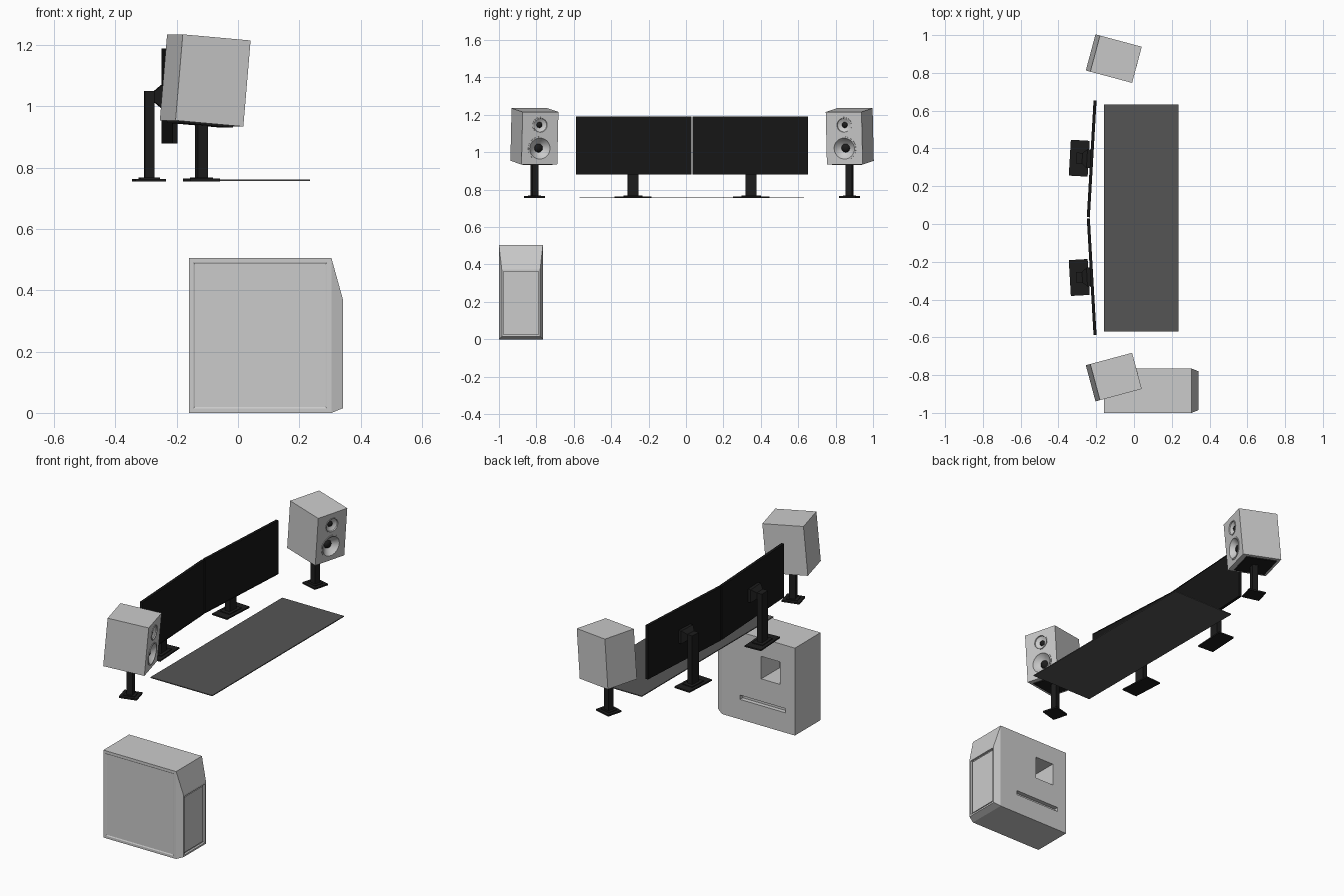
import bpy, bmesh, math
from mathutils import Matrix

if "Cube" in bpy.data.objects:
    bpy.data.objects.remove(bpy.data.objects["Cube"])


def material(name, v):
    m = bpy.data.materials.new(name)
    m.diffuse_color = (v, v, v, 1)
    m.use_nodes = True
    m.node_tree.nodes["Principled BSDF"].inputs["Base Color"].default_value = m.diffuse_color
    return m


BLACK = material("black", 0.012)
SCREEN = material("screen", 0.008)
MAT = material("mat_grey", 0.09)
I = Matrix.Identity(4)


def finish(name, bm, mat=None, world=I):
    bmesh.ops.recalc_face_normals(bm, faces=bm.faces)
    me = bpy.data.meshes.new(name)
    bm.to_mesh(me)
    bm.free()
    ob = bpy.data.objects.new(name, me)
    bpy.context.collection.objects.link(ob)
    ob.matrix_world = world
    if mat:
        me.materials.append(mat)
    return ob


def loft_bm(sections):
    """Skin rectangles (x, y0, y1, z0, z1) along x."""
    bm = bmesh.new()
    rings = [[bm.verts.new((x, y, z)) for y, z in ((a, c), (b, c), (b, d), (a, d))]
             for x, a, b, c, d in sections]
    for r, s in zip(rings, rings[1:]):
        for i in range(4):
            j = (i + 1) % 4
            bm.faces.new((r[i], r[j], s[j], s[i]))
    bm.faces.new(rings[0])
    bm.faces.new(rings[-1])
    bmesh.ops.recalc_face_normals(bm, faces=bm.faces)
    return bm


def box_bm(x0, x1, y0, y1, z0, z1):
    return loft_bm([(x0, y0, y1, z0, z1), (x1, y0, y1, z0, z1)])


def box(name, dims, mat=None, world=I):
    return finish(name, box_bm(*dims), mat, world)


def inset(bm, pick, thick, depth, ramp=0.0):
    """Sink a panel into the face chosen by pick(face)."""
    f = max(bm.faces, key=pick)
    bmesh.ops.inset_region(bm, faces=[f], thickness=thick)
    bmesh.ops.inset_region(bm, faces=[f], thickness=ramp, depth=-depth)


def cut(ob, cutter):
    cutter.hide_render = True
    cutter.display_type = 'WIRE'
    m = ob.modifiers.new("cut", 'BOOLEAN')
    m.operation = 'DIFFERENCE'
    m.solver = 'EXACT'
    m.object = cutter


def lathe(name, profile, z, world, mat=None, closed=False, steps=32):
    """Revolve (x, radius) points around the local x axis at height z."""
    bm = bmesh.new()
    rings = [[bm.verts.new((x, r * math.cos(t), z + r * math.sin(t)))
              for t in (2 * math.pi * k / steps for k in range(steps))]
             for x, r in profile]
    for a, b in zip(rings, rings[1:]):
        for i in range(steps):
            j = (i + 1) % steps
            bm.faces.new((a[i], a[j], b[j], b[i]))
    bm.faces.new(rings[-1])
    if closed:
        bm.faces.new(rings[0])
    ob = finish(name, bm, mat, world)
    if not closed:
        bpy.context.view_layer.objects.active = ob
        ob.select_set(True)
        bpy.ops.object.shade_smooth_by_angle(angle=math.radians(35))
        ob.select_set(False)
    return ob


# Desk mat
box("desk_mat", (-0.16, 0.235, -0.57, 0.632, 0.757, 0.762), MAT)

# Computer case: tapered front, recessed front panel, shallow side panel
bm = loft_bm([(-0.16, -1, -0.765, 0, 0.505),
              (0.305, -1, -0.765, 0, 0.505),
              (0.342, -0.985, -0.78, 0.015, 0.372)])
inset(bm, lambda f: f.calc_center_median().x, 0.014, 0.012)
inset(bm, lambda f: -f.calc_center_median().y * 10 + f.calc_area(), 0.02, 0.003, 0.008)
case = finish("computer_case", bm)
cut(case, box("window_cutter", (-0.065, 0.055, -0.93, -0.70, 0.27, 0.40)))
cut(case, box("slot_cutter", (-0.10, 0.19, -0.79, -0.70, 0.115, 0.14)))

# Front panel inside the recess
box("case_front_panel", (0.325, 0.336, -0.966, -0.799, 0.034, 0.353))

MID = 0.0325  # mirror plane of the desk setup
for side, s in (("left", -1), ("right", 1)):
    # Monitor
    w = Matrix.Translation((-0.224, MID + s * 0.312, 0)) @ Matrix.Rotation(-s * math.radians(3.3), 4, 'Z')
    bm = box_bm(-0.008, 0.008, -0.309, 0.309, 0.88, 1.19)
    inset(bm, lambda f: f.calc_center_median().x, 0.005, 0.002)
    finish("monitor_" + side, bm, SCREEN, w)

    # Monitor stand: foot, raised collar, column, mount
    box("monitor_foot_" + side, (-0.116, -0.016, -0.095, 0.095, 0.756, 0.764), BLACK, w)
    box("monitor_collar_" + side, (-0.098, -0.034, -0.05, 0.05, 0.764, 0.769), BLACK, w)
    box("monitor_column_" + side, (-0.082, -0.05, -0.029, 0.029, 0.764, 1.05), BLACK, w)
    finish("monitor_mount_" + side, loft_bm([(-0.05, -0.029, 0.029, 1.015, 1.05),
                                             (-0.025, -0.05, 0.05, 0.995, 1.07),
                                             (-0.007, -0.05, 0.05, 0.995, 1.07)]), BLACK, w)

    # Speaker cabinet, toed in and tipped forward
    turn = Matrix.Rotation(-s * math.radians(15), 4, 'Z')
    w = Matrix.Translation((-0.107, MID + s * 0.843, 1.085)) @ turn @ Matrix.Rotation(math.radians(5), 4, 'Y')
    F = 0.115
    cab = box("speaker_cabinet_" + side, (-F, F, -0.099, 0.099, -0.141, 0.141), None, w)
    box("speaker_pad_" + side, (-0.095, 0.085, -0.08, 0.08, -0.147, -0.14), BLACK, w)

    # Drivers: bezel ring, cone and dome
    for part, z, r in (("tweeter", 0.07, 0.043), ("woofer", -0.055, 0.064)):
        d = r * 0.4
        cut(cab, lathe(f"{part}_cutter_{side}", [(F - d - 0.004, r * 0.93), (F + 0.02, r * 0.93)],
                       z, w, closed=True))
        lathe(f"{part}_{side}", [(F - 0.001, r), (F + 0.003, r), (F + 0.003, r * 0.88),
                                 (F - 0.003, r * 0.84), (F - d, r * 0.36)], z, w)
        lathe(f"{part}_dome_{side}", [(F - d, r * 0.36), (F - d * 0.7, r * 0.3),
                                      (F - d * 0.5, r * 0.17), (F - d * 0.45, r * 0.05)], z, w, BLACK)

    # Speaker stand
    w = Matrix.Translation((-0.119, MID + s * 0.842, 0)) @ turn
    box("speaker_foot_" + side, (-0.05, 0.05, -0.045, 0.045, 0.756, 0.765), BLACK, w)
    box("speaker_collar_" + side, (-0.032, 0.032, -0.028, 0.028, 0.765, 0.769), BLACK, w)
    box("speaker_column_" + side, (-0.017, 0.017, -0.017, 0.017, 0.765, 0.945), BLACK, w)
